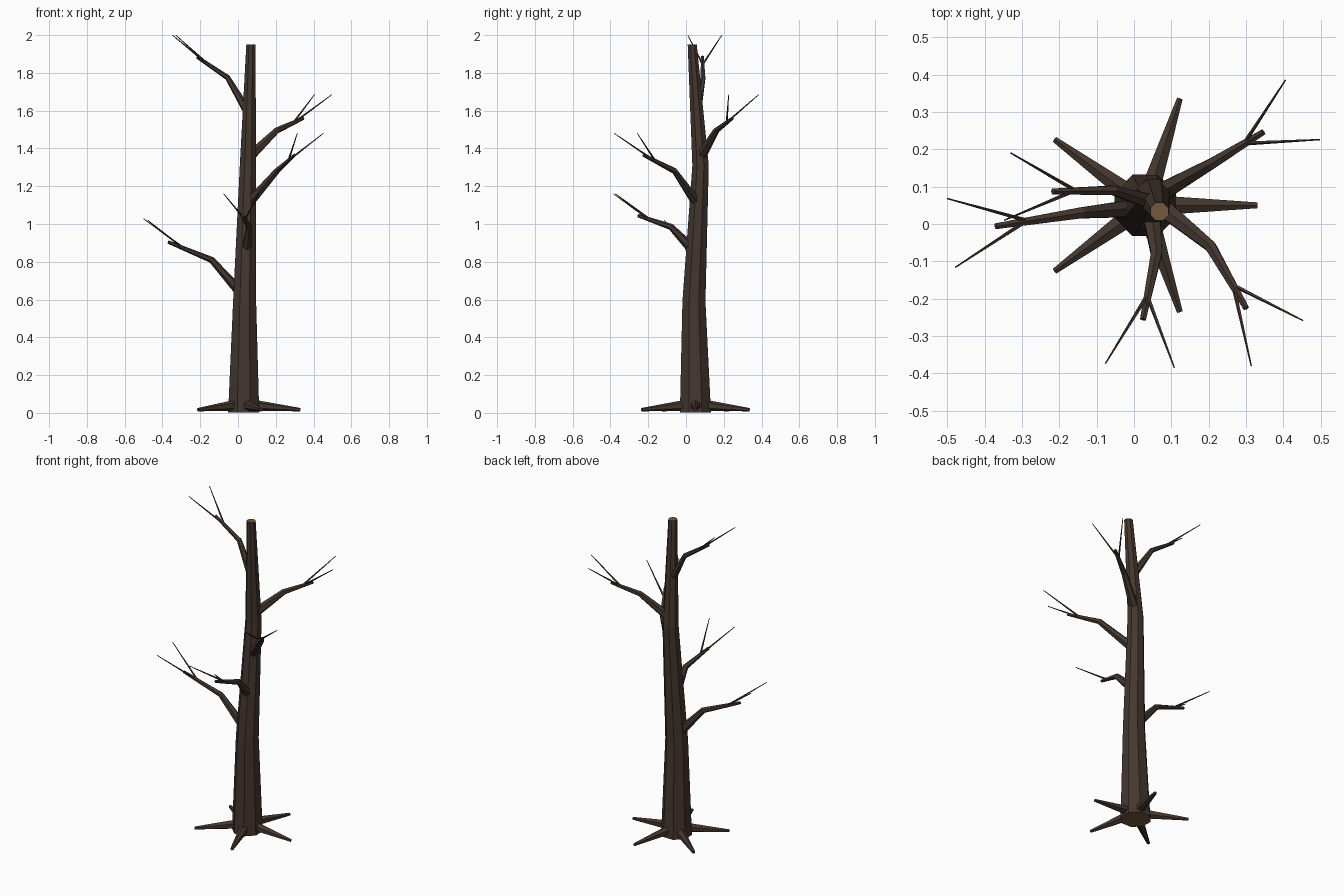
import bpy, bmesh, math
from mathutils import Vector

if "Cube" in bpy.data.objects:
    bpy.data.objects.remove(bpy.data.objects["Cube"])


def material(name, rgb):
    m = bpy.data.materials.new(name)
    m.diffuse_color = (*rgb, 1)
    m.use_nodes = True
    m.node_tree.nodes["Principled BSDF"].inputs["Base Color"].default_value = m.diffuse_color
    return m


bark = material("dark_bark", (0.058, 0.038, 0.028))
wood = material("cut_wood", (0.17, 0.10, 0.045))


def limb(name, points, radii, sides, level=False, cut_ends=False):
    """Tapered flat-sided tube through the points, closed at both ends."""
    pts = [Vector(p) for p in points]
    bm = bmesh.new()
    rings = []
    for i, (p, r) in enumerate(zip(pts, radii)):
        before = (p - pts[i - 1]).normalized() if i else Vector()
        after = (pts[i + 1] - p).normalized() if i < len(pts) - 1 else Vector()
        axis = Vector((0, 0, 1)) if level else (before + after).normalized()
        u = Vector((1, 0, 0)) if level else Vector((0, 0, 1)).cross(axis).normalized()
        v = axis.cross(u)
        ring = []
        for k in range(sides):
            a = 2 * math.pi * (k + 0.5) / sides
            ring.append(bm.verts.new(p + r * (math.cos(a) * u + math.sin(a) * v)))
        rings.append(ring)
    for a, b in zip(rings, rings[1:]):
        for k in range(sides):
            n = (k + 1) % sides
            bm.faces.new((a[k], a[n], b[n], b[k]))
    for cap in (bm.faces.new(rings[0][::-1]), bm.faces.new(rings[-1])):
        cap.material_index = int(cut_ends)
    mesh = bpy.data.meshes.new(name)
    bm.to_mesh(mesh)
    bm.free()
    mesh.materials.append(bark)
    mesh.materials.append(wood)
    obj = bpy.data.objects.new(name, mesh)
    bpy.context.collection.objects.link(obj)


# Trunk, slightly crooked, with bare wood at its ends
limb("trunk",
     [(0.03, 0.05, 0.003), (0.035, 0.042, 0.59), (0.053, 0.077, 1.31), (0.068, 0.033, 1.95)],
     [0.089, 0.066, 0.047, 0.026], 8, level=True, cut_ends=True)

# Five roots spread evenly around the base
for i in range(5):
    a = math.radians(72 * i)
    c, s = math.cos(a), math.sin(a)
    limb(f"root_{i + 1}",
         [(0.03 + 0.04 * c, 0.05 + 0.04 * s, 0.042), (0.03 + 0.30 * c, 0.05 + 0.30 * s, 0.017)],
         [0.030, 0.009], 6)

# Branches: path of start, bend and end, then the tips of two twigs
branches = {
    "low_left": ([(0.03, 0.045, 0.62), (-0.14, 0.03, 0.81), (-0.37, -0.006, 0.905)],
                 [(-0.50, 0.068, 1.028), (-0.478, -0.116, 1.02)]),
    "low_front": ([(0.045, 0.04, 0.86), (0.06, -0.08, 0.985), (0.024, -0.255, 1.045)],
                  [(-0.076, -0.373, 1.16), (0.108, -0.384, 1.16)]),
    "middle_right": ([(0.05, 0.065, 1.10), (0.205, -0.06, 1.28), (0.30, -0.225, 1.365)],
                     [(0.452, -0.258, 1.48), (0.314, -0.38, 1.48)]),
    "back_right": ([(0.055, 0.075, 1.35), (0.205, 0.16, 1.495), (0.346, 0.246, 1.56)],
                   [(0.405, 0.385, 1.685), (0.497, 0.226, 1.685)]),
    "high_left": ([(0.06, 0.055, 1.58), (-0.055, 0.09, 1.775), (-0.217, 0.087, 1.885)],
                  [(-0.33, 0.19, 2.0), (-0.347, 0.01, 2.0)]),
}
for name, (path, tips) in branches.items():
    scale = 0.85 if name == "high_left" else 1.0
    limb(name + "_branch", path, [0.029 * scale, 0.017 * scale, 0.009], 6)
    bend, end = Vector(path[1]), Vector(path[2])
    for i, tip in enumerate(tips):
        start = bend.lerp(end, 0.62 + 0.03 * i)
        limb(f"{name}_twig_{i + 1}", [start, tip], [0.006, 0.002], 5)
